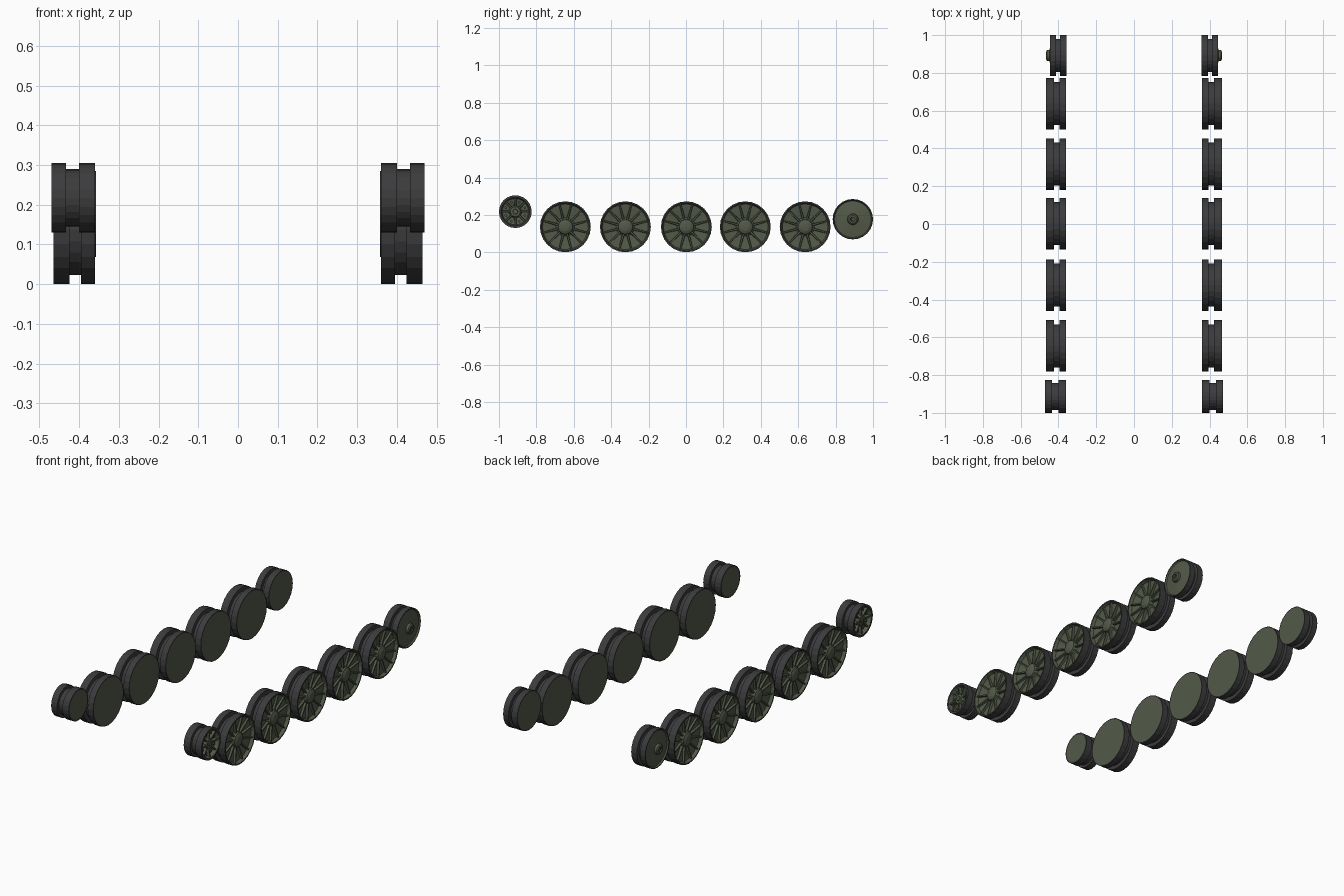
import bpy, bmesh
from math import sin, cos, pi
from mathutils import Vector

if "Cube" in bpy.data.objects:
    bpy.data.objects.remove(bpy.data.objects["Cube"])


def material(name, rgb):
    m = bpy.data.materials.new(name)
    m.diffuse_color = (*rgb, 1)
    m.use_nodes = True
    m.node_tree.nodes["Principled BSDF"].inputs["Base Color"].default_value = m.diffuse_color
    return m


RUBBER = material("dark_rubber", (0.045, 0.045, 0.047))
GREEN = material("olive_paint", (0.085, 0.1, 0.065))


def lathe(bm, profile, mat, sides=24):
    """Spin (x, radius) points around the x axis."""
    rings = []
    for x, r in profile:
        if r == 0:
            rings.append([bm.verts.new((x, 0, 0))] * sides)
        else:
            rings.append([bm.verts.new((x, r * cos(2 * pi * i / sides), r * sin(2 * pi * i / sides)))
                          for i in range(sides)])
    for a, b in zip(rings, rings[1:]):
        for i in range(sides):
            j = (i + 1) % sides
            vs = list(dict.fromkeys((a[i], a[j], b[j], b[i])))
            bm.faces.new(vs).material_index = mat


def rib(bm, angle, inner, outer, w0, w1):
    """Radial ridge; inner/outer are (radius, base x, top x)."""
    d, t = Vector((0, cos(angle), sin(angle))), Vector((0, -sin(angle), cos(angle)))
    ends = []
    for (r, xb, xt), w in ((inner, w0), (outer, w1)):
        ends.append([bm.verts.new(d * r + t * s * w * k + Vector((x, 0, 0)))
                     for x, s, k in ((xb, -1, 1), (xt, -1, .6), (xt, 1, .6), (xb, 1, 1))])
    a, b = ends
    for i in range(4):
        j = (i + 1) % 4
        bm.faces.new((a[i], a[j], b[j], b[i])).material_index = 1
    for e in ends:
        bm.faces.new(e).material_index = 1


def wheel_mesh(name, tyre, disc, ribs=(), bolts=None):
    bm = bmesh.new()
    lathe(bm, tyre, 0)
    lathe(bm, [(tyre[0][0], 0), tyre[0]], 1)       # flat inner face
    lathe(bm, disc, 1)                             # dished outer face and hub
    for count, offset, inner, outer, w0, w1 in ribs:
        for i in range(count):
            rib(bm, 2 * pi * (i + offset) / count, inner, outer, w0, w1)
    if bolts:
        count, ring, r, x0, x1 = bolts
        for i in range(count):
            a = 2 * pi * (i + .5) / count
            old = set(bm.verts)
            lathe(bm, [(x0, r), (x1, r), (x1, 0)], 1, 6)
            bmesh.ops.translate(bm, vec=(0, ring * cos(a), ring * sin(a)),
                                verts=[v for v in bm.verts if v not in old])
    bmesh.ops.remove_doubles(bm, verts=bm.verts, dist=1e-5)
    bmesh.ops.recalc_face_normals(bm, faces=bm.faces)
    me = bpy.data.meshes.new(name)
    bm.to_mesh(me)
    bm.free()
    me.materials.append(RUBBER)
    me.materials.append(GREEN)
    return me


def place(name, mesh, y, z):
    ob = bpy.data.objects.new(name, mesh)
    bpy.context.collection.objects.link(ob)
    ob.location = (0, y, z)
    mod = ob.modifiers.new("both_sides", 'MIRROR')
    mod.use_mirror_merge = False


# Road wheels: twin tyres, dished disc with twelve ribs and a domed hub
road = wheel_mesh(
    "road_wheel",
    [(.36, .130), (.36, .136), (.395, .136), (.395, .114), (.424, .114), (.424, .136), (.465, .136), (.465, .129)],
    [(.465, .129), (.448, .122), (.438, .05), (.444, .043), (.456, .038), (.463, .022), (.465, 0)],
    [(12, .5, (.036, .434, .449), (.125, .443, .459), .007, .005)])
for i, y in enumerate((-.645, -.324, .002, .317, .637)):
    place(f"road_wheel_{i + 1}", road, y, .1365)

# Front small wheel: rim, eight spokes, bolts and hub
front = wheel_mesh(
    "front_wheel",
    [(.36, .078), (.36, .0875), (.40, .0875), (.40, .072), (.433, .072), (.433, .0875), (.47, .0875), (.47, .076)],
    [(.47, .076), (.448, .07), (.44, .034), (.455, .03), (.462, .026), (.462, .014), (.467, .012), (.467, 0)],
    [(8, 0, (.026, .438, .458), (.074, .445, .464), .006, .006)],
    (8, .055, .007, .440, .455))
place("front_wheel", front, -.9125, .2175)

# Rear wheel: shallow cone disc with a protruding stepped hub
rear = wheel_mesh(
    "rear_wheel",
    [(.357, .102), (.357, .108), (.393, .108), (.393, .088), (.412, .088), (.412, .108), (.445, .108), (.445, .103)],
    [(.445, .103), (.438, .098), (.447, .03), (.460, .028), (.465, .021), (.465, .013), (.459, .011),
     (.459, .007), (.464, .006), (.464, 0)])
place("rear_wheel", rear, .892, .177)
